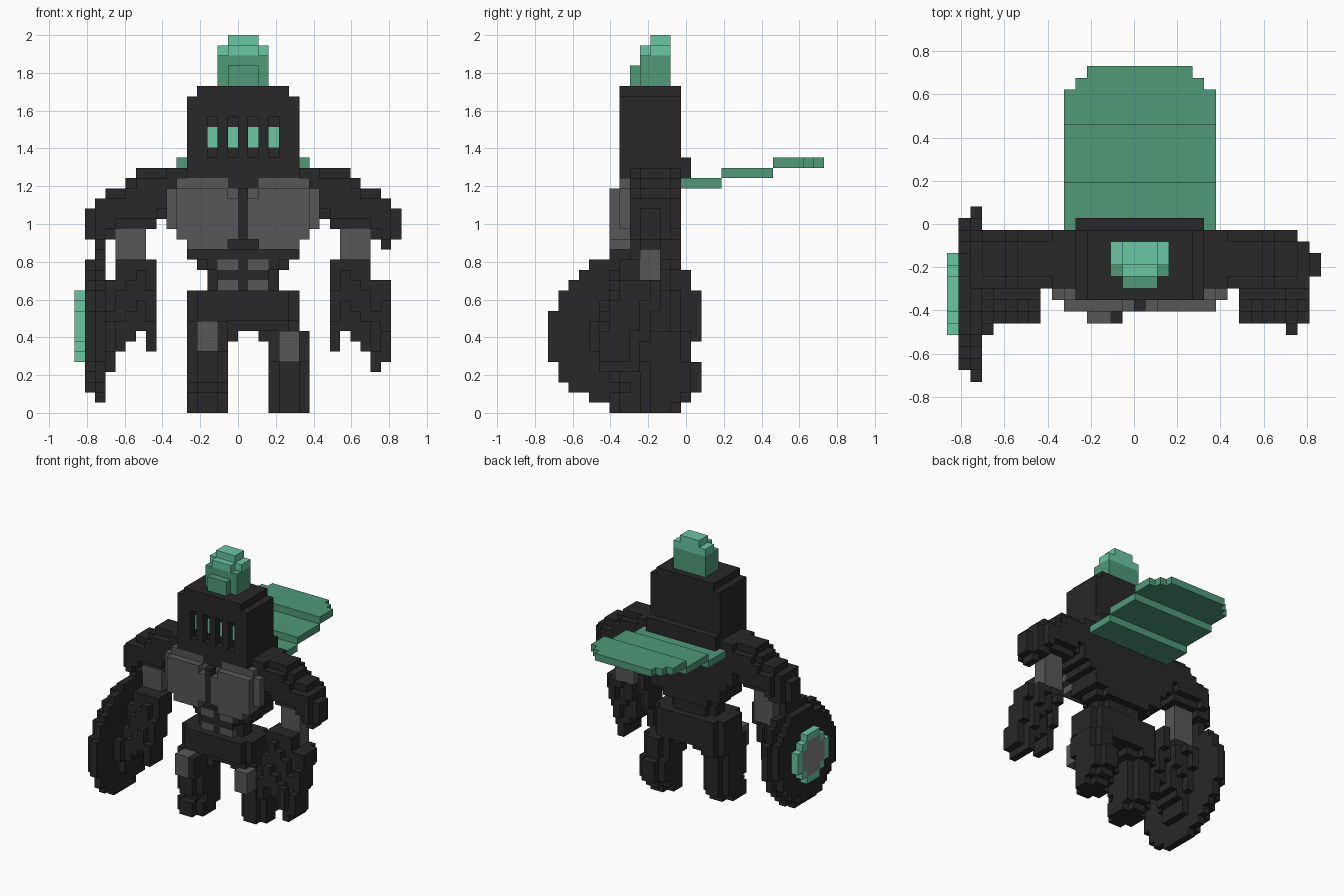
import bpy
import bmesh
from mathutils import Vector

UNIT = 2 / 37          # edge length of one block
DEPTH_SHIFT = 13.5     # moves block rows so the figure is centred in y

if "Cube" in bpy.data.objects:
    bpy.data.objects.remove(bpy.data.objects["Cube"], do_unlink=True)


def make_material(name, colour):
    mat = bpy.data.materials.new(name)
    mat.use_nodes = True
    rgba = (*colour, 1)
    mat.diffuse_color = rgba
    mat.node_tree.nodes["Principled BSDF"].inputs["Base Color"].default_value = rgba
    return mat


DARK, GREY, GREEN, MINT, SILVER = range(5)
materials = [
    make_material("dark_armour", (.021, .021, .021)),
    make_material("grey_plate", (.095, .095, .095)),
    make_material("green_cloth", (.077, .32, .185)),
    make_material("mint_glow", (.14, .57, .36)),
    make_material("silver_stud", (.23, .23, .23)),
]

blocks = {}   # (x, y, z) -> (part name, colour index)


def fill(part, colour, xs, ys, zs):
    """Fill a box of blocks; later fills repaint earlier ones."""
    for x in range(*xs):
        for y in range(*ys):
            for z in range(*zs):
                blocks[x, y, z] = (part, colour)


def rounded(part, colour, xs, ys, zs):
    """Fill an upright box with its four corner columns left out."""
    fill(part, colour, xs, (ys[0] + 1, ys[1] - 1), zs)
    fill(part, colour, (xs[0] + 1, xs[1] - 1), ys, zs)


def carve(xs, ys, zs):
    for x in range(*xs):
        for y in range(*ys):
            for z in range(*zs):
                blocks.pop((x, y, z), None)


def both(part, colour, xs, ys, zs):
    """Fill on the left and mirrored on the right."""
    fill("left_" + part, colour, xs, ys, zs)
    fill("right_" + part, colour, (1 - xs[1], 1 - xs[0]), ys, zs)


def disc(part, colour, x, radius, lean=0):
    """One layer of a round shield in the y-z plane."""
    for y in range(15):
        for z in range(1, 17):
            across = y - 7
            up = z - 8 - across * lean
            if across ** 2 + up ** 2 <= radius ** 2:
                blocks[x, y, z] = (part, colour)


# Torso: chest tapering to the waist, then the hips
for low, high, half in ((18, 24, 7), (17, 18, 6), (15, 17, 5)):
    fill("torso", DARK, (-half, half + 1), (8, 13), (low, high))
fill("torso", DARK, (-5, 6), (7, 13), (16, 24))
rounded("waist", DARK, (-4, 5), (8, 13), (14, 15))
rounded("waist", DARK, (-3, 4), (8, 12), (12, 14))
fill("collar", DARK, (-5, 6), (12, 14), (23, 25))
rounded("hips", DARK, (-5, 6), (7, 13), (9, 12))
rounded("hips", DARK, (-5, 4), (8, 13), (8, 9))
fill("hips", DARK, (2, 3), (9, 12), (7, 8))

# Chest plates and stomach plates
fill("sternum", DARK, (0, 1), (6, 8), (17, 22))
both("chest_plate", GREY, (2, 7), (7, 8), (22, 23))
both("chest_plate", GREY, (7, 8), (7, 8), (18, 22))
both("chest_plate", GREY, (1, 2), (7, 8), (17, 22))
both("chest_plate", GREY, (1, 2), (6, 7), (17, 21))
both("chest_plate", GREY, (2, 7), (6, 8), (17, 22))
both("chest_plate", GREY, (2, 6), (6, 8), (16, 17))
for z in (12, 14):
    both("stomach_plate", GREY, (1, 3), (8, 9), (z, z + 1))

# Helmet with a stepped crown and glowing slots
fill("helmet", DARK, (-5, 6), (7, 13), (24, 31))
fill("helmet", DARK, (-4, 5), (7, 13), (31, 32))
fill("helmet", DARK, (-3, 4), (7, 9), (23, 24))
for x in (-3, -1, 1, 3):
    carve((x, x + 1), (7, 8), (25, 29))
    fill("eye_glow", MINT, (x, x + 1), (8, 9), (26, 28))

# Plume
fill("plume", GREEN, (-1, 2), (8, 9), (32, 34))
fill("plume", GREEN, (-2, 3), (9, 12), (32, 35))
fill("plume", MINT, (-1, 2), (9, 12), (35, 36))
fill("plume", MINT, (-2, 3), (10, 12), (35, 36))
fill("plume", MINT, (-1, 2), (10, 12), (36, 37))

# Cape: three steps rising to a rounded end
for start, end, z in ((13, 17, 22), (17, 22, 23), (22, 25, 24)):
    fill("cape", GREEN, (-6, 7), (start, end), (z, z + 1))
fill("cape", GREEN, (-5, 6), (25, 26), (24, 25))
fill("cape", GREEN, (-4, 5), (26, 27), (24, 25))

# Arms: shoulder slices falling away from the body, rounded front and back
arm_slices = (
    (7, 9, 19, 24), (9, 11, 18, 24), (11, 12, 18, 23),
    (12, 13, 18, 22), (13, 14, 17, 22),
)
for start, end, low, high in arm_slices:
    both("arm", DARK, (start, end), (9, 12), (low, high))
    both("arm", DARK, (start, end), (8, 13), (low + 1, high - 1))
both("arm", DARK, (14, 15), (8, 12), (17, 21))
both("arm", DARK, (14, 15), (9, 11), (16, 17))
both("arm", DARK, (15, 16), (9, 11), (17, 20))

# Gauntlets: clawed slices that lean forward as they go down
claws = ((9, 6, 15, 3), (10, 8, 15, 3), (11, 7, 15, 4),
         (12, 6, 15, 4), (13, 4, 13, 4), (14, 5, 13, 3))
for x, low, high, thick in claws:
    for z in range(low, high):
        front = 5 + (z - low) // 3
        both("gauntlet", DARK, (x, x + 1), (front, front + thick), (z, z + 1))
both("gauntlet", DARK, (13, 14), (4, 5), (6, 9))
both("wrist", GREY, (10, 13), (9, 11), (13, 18))

# Right leg, stepping forward
rounded("right_leg", DARK, (-5, -1), (7, 13), (7, 10))
rounded("right_leg", DARK, (-5, -1), (6, 12), (3, 9))
rounded("right_leg", DARK, (-5, -1), (7, 12), (1, 3))
rounded("right_foot", DARK, (-5, -1), (6, 11), (0, 2))
fill("right_leg", DARK, (-1, 0), (8, 12), (7, 8))
fill("right_knee", DARK, (-2, -1), (5, 7), (6, 9))
fill("right_knee", GREY, (-4, -2), (5, 7), (6, 9))

# Left leg, trailing behind
rounded("left_leg", DARK, (2, 6), (8, 13), (8, 9))
rounded("left_leg", DARK, (3, 7), (8, 14), (5, 8))
rounded("left_leg", DARK, (3, 7), (9, 15), (2, 5))
rounded("left_leg", DARK, (3, 7), (9, 14), (1, 2))
rounded("left_foot", DARK, (3, 7), (9, 13), (0, 1))
fill("left_knee", GREY, (4, 6), (7, 9), (5, 8))

# Shield: two layers, a round boss and its stud
disc("shield", DARK, -14, 7.5, 1 / 7)
disc("shield", DARK, -15, 6.5, 1 / 7)
disc("shield_boss", MINT, -16, 3.5)
disc("shield_stud", SILVER, -16, 2.3)


# Turn the blocks into one mesh per part, keeping only outer faces
def block_face(bm, verts, cell, axis, side, colour):
    u, v = (axis + 1) % 3, (axis + 2) % 3
    ring = []
    for du, dv in ((0, 0), (1, 0), (1, 1), (0, 1)):
        corner = list(cell)
        corner[axis] += side
        corner[u] += du
        corner[v] += dv
        key = tuple(corner)
        if key not in verts:
            place = Vector(key) - Vector((0, DEPTH_SHIFT, 0))
            verts[key] = bm.verts.new(place * UNIT)
        ring.append(verts[key])
    face = bm.faces.new(ring if side else ring[::-1])
    face.material_index = colour


def build_part(part):
    bm = bmesh.new()
    verts = {}
    used = sorted({c for p, c in blocks.values() if p == part})
    for cell, (owner, colour) in blocks.items():
        if owner != part:
            continue
        for axis in range(3):
            for side in (0, 1):
                beside = list(cell)
                beside[axis] += 1 if side else -1
                if tuple(beside) not in blocks:
                    block_face(bm, verts, cell, axis, side, used.index(colour))
    mesh = bpy.data.meshes.new(part)
    bm.to_mesh(mesh)
    bm.free()
    for colour in used:
        mesh.materials.append(materials[colour])
    bpy.context.collection.objects.link(bpy.data.objects.new(part, mesh))


for part_name in sorted({part for part, colour in blocks.values()}):
    build_part(part_name)
